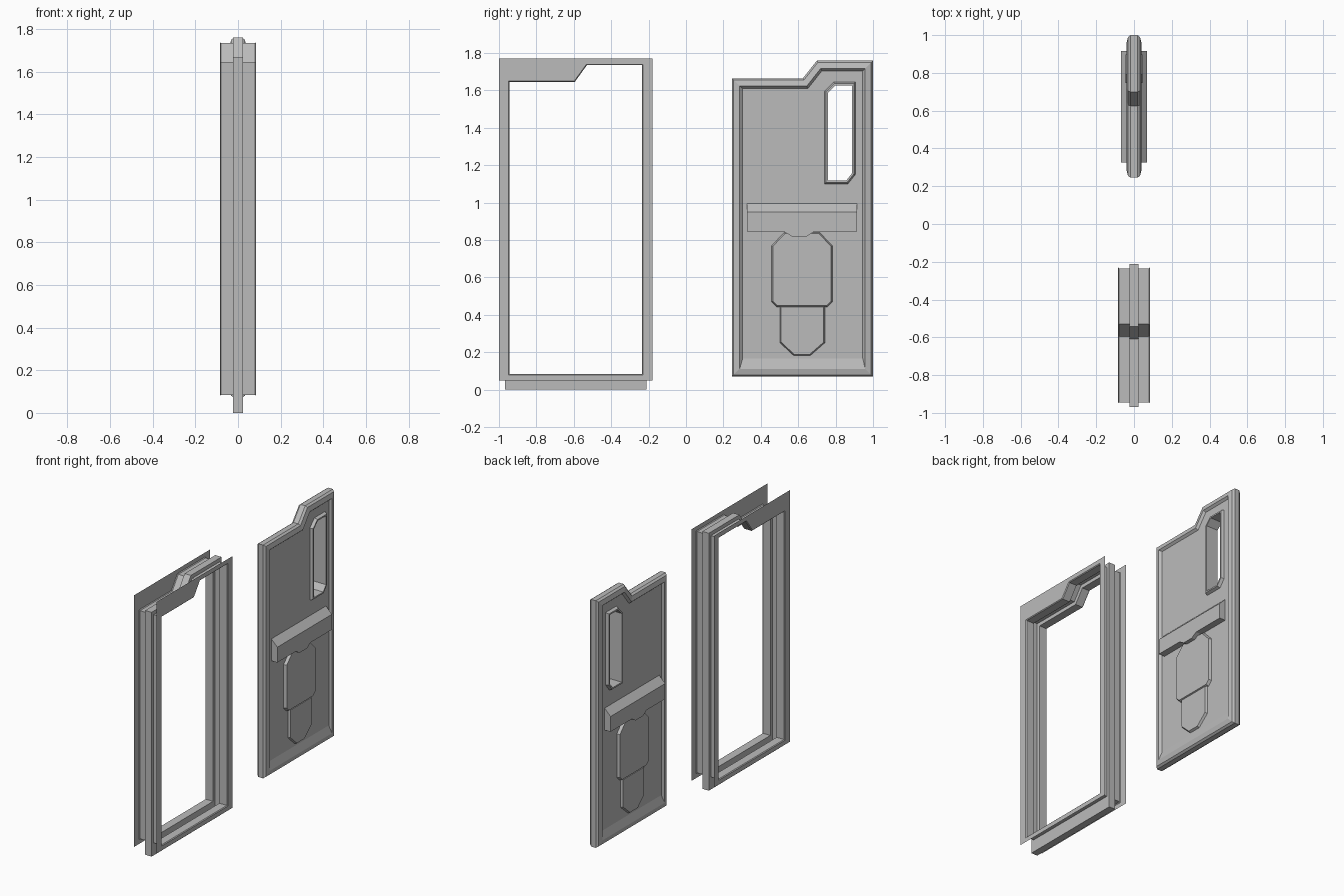
import bpy, bmesh
from mathutils import Vector

if "Cube" in bpy.data.objects:
    bpy.data.objects.remove(bpy.data.objects["Cube"], do_unlink=True)

grey = bpy.data.materials.new("plain grey")
grey.use_nodes = True
colour = (0.5, 0.5, 0.5, 1)
grey.diffuse_color = colour
grey.node_tree.nodes["Principled BSDF"].inputs["Base Color"].default_value = colour


def inset(poly, dist):
    """Move each edge of a counter-clockwise (y, z) outline inward."""
    n = len(poly)
    dist = dist if isinstance(dist, list) else [dist] * n
    pts = [Vector(p) for p in poly]
    result = []
    for i in range(n):
        before = (pts[i] - pts[i - 1]).normalized()
        after = (pts[(i + 1) % n] - pts[i]).normalized()
        na, nb = Vector((-before.y, before.x)), Vector((-after.y, after.x))
        da, db = dist[i - 1], dist[i]
        det = na.x * nb.y - na.y * nb.x
        move = Vector((da * nb.y - db * na.y, db * na.x - da * nb.x)) / det
        result.append(tuple(pts[i] + move))
    return result


def loft(bm, rings):
    """Join (x, outline) rings with quads; return the vertex rings."""
    loops = [[bm.verts.new((x, y, z)) for y, z in poly] for x, poly in rings]
    for a, b in zip(loops, loops[1:]):
        for i in range(len(a)):
            j = (i + 1) % len(a)
            bm.faces.new((a[i], a[j], b[j], b[i]))
    return loops


def mirrored(rings):
    return rings + [(-x, poly) for x, poly in reversed(rings)]


def finish(bm, name, solid=True):
    if solid:
        bmesh.ops.remove_doubles(bm, verts=bm.verts, dist=0.0001)
        bmesh.ops.recalc_face_normals(bm, faces=bm.faces)
    mesh = bpy.data.meshes.new(name)
    bm.to_mesh(mesh)
    bm.free()
    mesh.materials.append(grey)
    obj = bpy.data.objects.new(name, mesh)
    bpy.context.collection.objects.link(obj)


def solid(name, rings):
    bm = bmesh.new()
    loops = loft(bm, rings)
    bm.faces.new(loops[0])
    bm.faces.new(loops[-1])
    finish(bm, name)


# Door frame: thin flanges, lining and a groove for the sliding door
opening = [(-.945, .085), (-.235, .085), (-.235, 1.735),
           (-.53, 1.735), (-.595, 1.645), (-.945, 1.645)]
flange = [(-1, .05), (-.18, .05), (-.18, 1.77),
          (-.53, 1.77), (-.595, 1.77), (-1, 1.77)]
groove = inset(opening, [-.085, -.023, -.025, -.025, -.025, -.023])
bm = bmesh.new()
loft(bm, mirrored([(.085, flange), (.085, inset(opening, -.005)),
                   (.08, opening), (.024, opening), (.024, groove)]))
finish(bm, "door_frame", solid=False)

# Door leaf: bevelled border, sunken panel and raised window rim
outline = [(.245, .07), (1, .07), (1, 1.76),
           (.70, 1.76), (.625, 1.665), (.245, 1.665)]
window = [(.74, 1.10), (.865, 1.10), (.905, 1.15),
          (.905, 1.645), (.79, 1.645), (.74, 1.595)]
border = inset(outline, .042)
panel = inset(border, [.055, .013, .013, .013, .013, .016])
depth = .025
bm = bmesh.new()
leaf = loft(bm, mirrored([(depth, panel), (.04, border),
                          (.032, inset(outline, .01)), (.018, outline)]))
rim = loft(bm, mirrored([(depth, window), (.045, inset(window, .008)),
                         (.045, inset(window, .018))]))
for end in (0, -1):
    edges = [bm.edges.get((ring[i - 1], ring[i]))
             for ring in (leaf[end], rim[end]) for i in range(len(ring))]
    bmesh.ops.triangle_fill(bm, edges=edges, use_beauty=True,
                            normal=(1 if end == 0 else -1, 0, 0))
finish(bm, "door_leaf")

# Raised details on both faces of the door
upper = [(.485, .44), (.755, .44), (.785, .47), (.785, .77),
         (.715, .843), (.525, .843), (.455, .77), (.455, .47)]
lower = [(.50, .25), (.575, .18), (.665, .18), (.745, .25),
         (.745, .45), (.50, .45)]
bar = [(.325, .845), (.525, .845), (.565, .82), (.645, .82),
       (.685, .845), (.915, .845), (.915, .995), (.325, .995)]
bar_face = [(y, min(z, .95)) for y, z in bar]
for side, s in (("left", 1), ("right", -1)):
    base = s * (depth - .005)
    solid("upper_plate_" + side, [(base, upper), (s * .044, inset(upper, .009))])
    solid("lower_plate_" + side, [(base, lower), (s * .04, inset(lower, .009))])
    solid("cross_bar_" + side, [(base, bar), (s * depth, bar), (s * .07, bar_face)])
